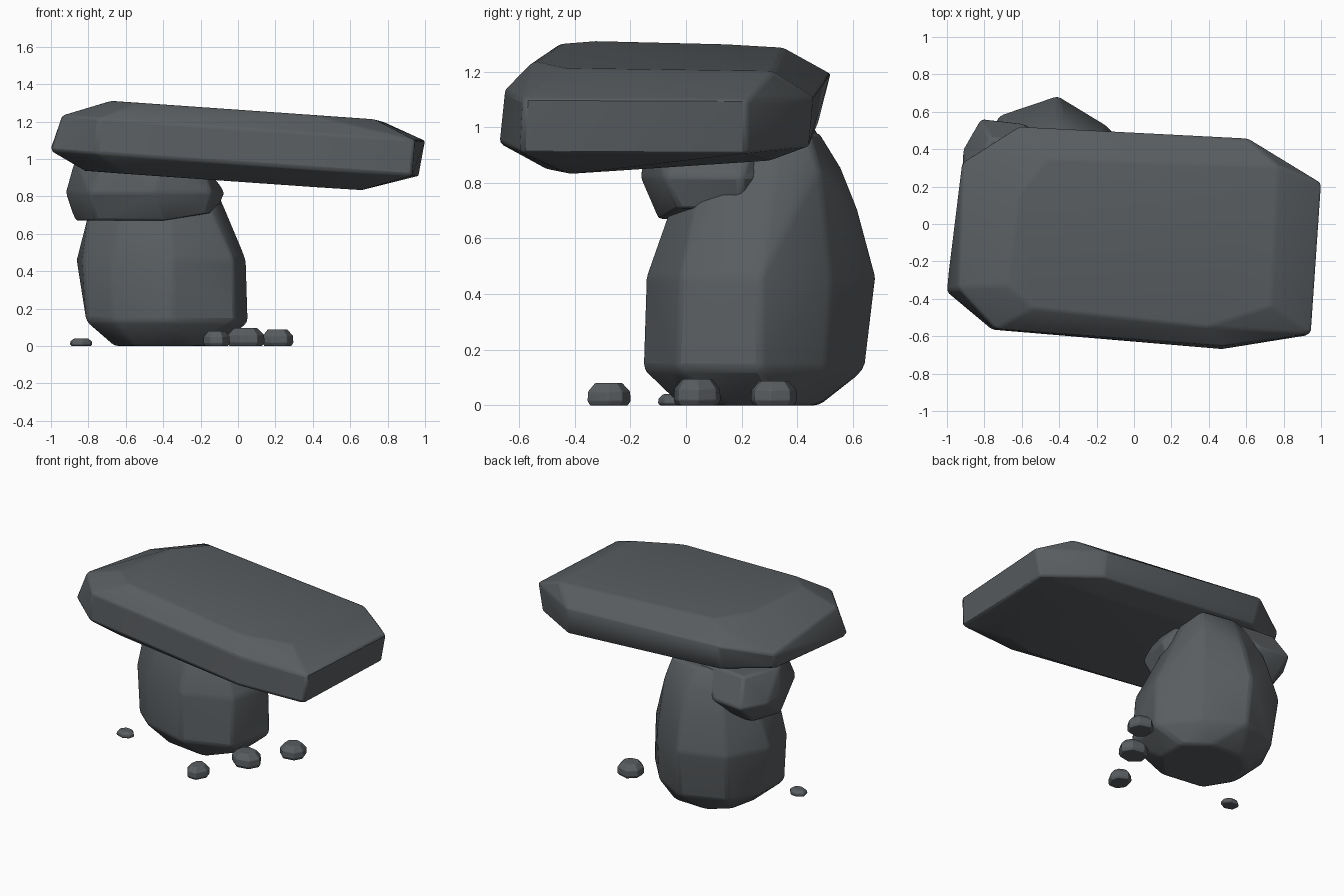
import bpy, bmesh, math, random

if "Cube" in bpy.data.objects:
    bpy.data.objects.remove(bpy.data.objects["Cube"])

random.seed(4)
stone = bpy.data.materials.new("dark grey stone")
stone.diffuse_color = (0.10, 0.11, 0.118, 1)
stone.use_nodes = True
stone.node_tree.nodes["Principled BSDF"].inputs["Base Color"].default_value = stone.diffuse_color


def rock(name, rings, tilt=0.0, bevel=0.015):
    """Faceted stone: hull around stacked (height, outline) rings, edges softened."""
    bm = bmesh.new()
    for z, outline in rings:
        for x, y in outline:
            bm.verts.new((x, y, z + tilt * x))
    hull = bmesh.ops.convex_hull(bm, input=bm.verts[:])
    inner = [g for g in hull["geom_interior"] if isinstance(g, bmesh.types.BMVert)]
    bmesh.ops.delete(bm, geom=inner, context='VERTS')
    bmesh.ops.dissolve_limit(bm, angle_limit=math.radians(5),
                             verts=bm.verts[:], edges=bm.edges[:])
    bmesh.ops.recalc_face_normals(bm, faces=bm.faces[:])
    mesh = bpy.data.meshes.new(name)
    bm.to_mesh(mesh)
    bm.free()
    mesh.materials.append(stone)
    ob = bpy.data.objects.new(name, mesh)
    bpy.context.collection.objects.link(ob)
    mod = ob.modifiers.new("soft edges", 'BEVEL')
    mod.width, mod.segments = bevel, 2
    mod.limit_method, mod.angle_limit = 'ANGLE', math.radians(15)
    bpy.ops.object.select_all(action='DESELECT')
    ob.select_set(True)
    bpy.context.view_layer.objects.active = ob
    bpy.ops.object.shade_smooth_by_angle(angle=math.radians(30))
    return ob


# Tilted cap slab
rock("cap_slab", [
    (0.878, [(-.82, -.30), (-.60, -.45), (.42, -.50), (.66, -.42)]),
    (0.915, [(.65, .10), (.50, .30), (-.50, .34), (-.75, .15)]),
    (0.975, [(-1.005, -.36), (-.76, -.565), (.47, -.67), (.93, -.595),
             (.965, .22), (.62, .44), (-.60, .475), (-.91, .30)]),
    (1.167, [(-.94, -.34), (-.74, -.56), (.47, -.65), (.945, -.585),
             (1.0, .22)]),
    (1.15, [(.61, .457), (-.62, .52)]),
    (1.08, [(-.92, .33)]),
    (1.263, [(-.68, -.33), (-.54, -.45), (.39, -.55), (.73, -.44)]),
    (1.255, [(.77, .31), (-.46, .35), (-.62, .15)]),
], tilt=-0.07)

# Big supporting boulder
rock("base_boulder", [
    (0.0, [(-.66, .20), (-.55, .02), (-.25, -.02), (-.10, .15),
           (-.10, .35), (-.25, .47), (-.50, .48), (-.62, .38)]),
    (0.13, [(-.81, .06), (-.80, .32), (-.67, -.06), (-.34, -.155),
            (-.01, -.04), (.055, .27), (-.14, .50), (-.40, .645), (-.70, .53)]),
    (0.46, [(-.83, .06), (-.865, .30), (-.68, -.05), (-.35, -.145),
            (-.02, -.02), (.045, .27), (-.14, .52), (-.41, .685), (-.72, .58)]),
    (0.70, [(-.80, .10), (-.80, .32), (-.62, -.02), (-.36, -.06),
            (-.13, .03), (-.06, .28), (-.16, .50), (-.40, .62), (-.66, .54)]),
    (0.85, [(-.70, .35), (-.50, .12), (-.25, .10), (-.14, .18),
            (-.12, .32), (-.17, .48), (-.40, .56), (-.62, .50)]),
    (0.98, [(-.62, .30), (-.26, .18), (-.18, .30), (-.20, .44),
            (-.43, .48), (-.60, .42)]),
], bevel=0.02)

# Wedge stone between boulder and slab
rock("middle_stone", [
    (0.67, [(-.87, .20), (-.76, -.02), (-.40, -.10), (-.60, .42), (-.80, .40)]),
    (0.71, [(-.16, -.03), (-.12, .20)]),
    (0.82, [(-.92, .25), (-.80, -.08), (-.45, -.165), (-.14, -.08),
            (-.07, .20), (-.16, .28), (-.60, .54), (-.82, .565), (-.915, .40)]),
    (1.0, [(-.87, .20), (-.70, -.08), (-.40, -.13), (-.20, 0),
           (-.20, .25), (-.40, .42), (-.77, .46)]),
])

# Loose pebbles: centre x, y, half sizes, height
for i, (cx, cy, rx, ry, h) in enumerate([
        (-.84, -.05, .06, .05, .04), (-.115, -.28, .07, .08, .08),
        (.04, .04, .10, .085, .095), (.21, .315, .085, .085, .088)]):
    turn = random.uniform(0, 1)
    angles = [turn + math.tau * k / 7 + random.uniform(-.15, .15) for k in range(7)]
    rock(f"pebble_{i + 1}", [
        (h * f, [(cx + rx * s * math.cos(a), cy + ry * s * math.sin(a)) for a in angles])
        for f, s in ((0, .9), (.2, 1.03), (.62, 1.0), (1, .65))], bevel=0.003)
